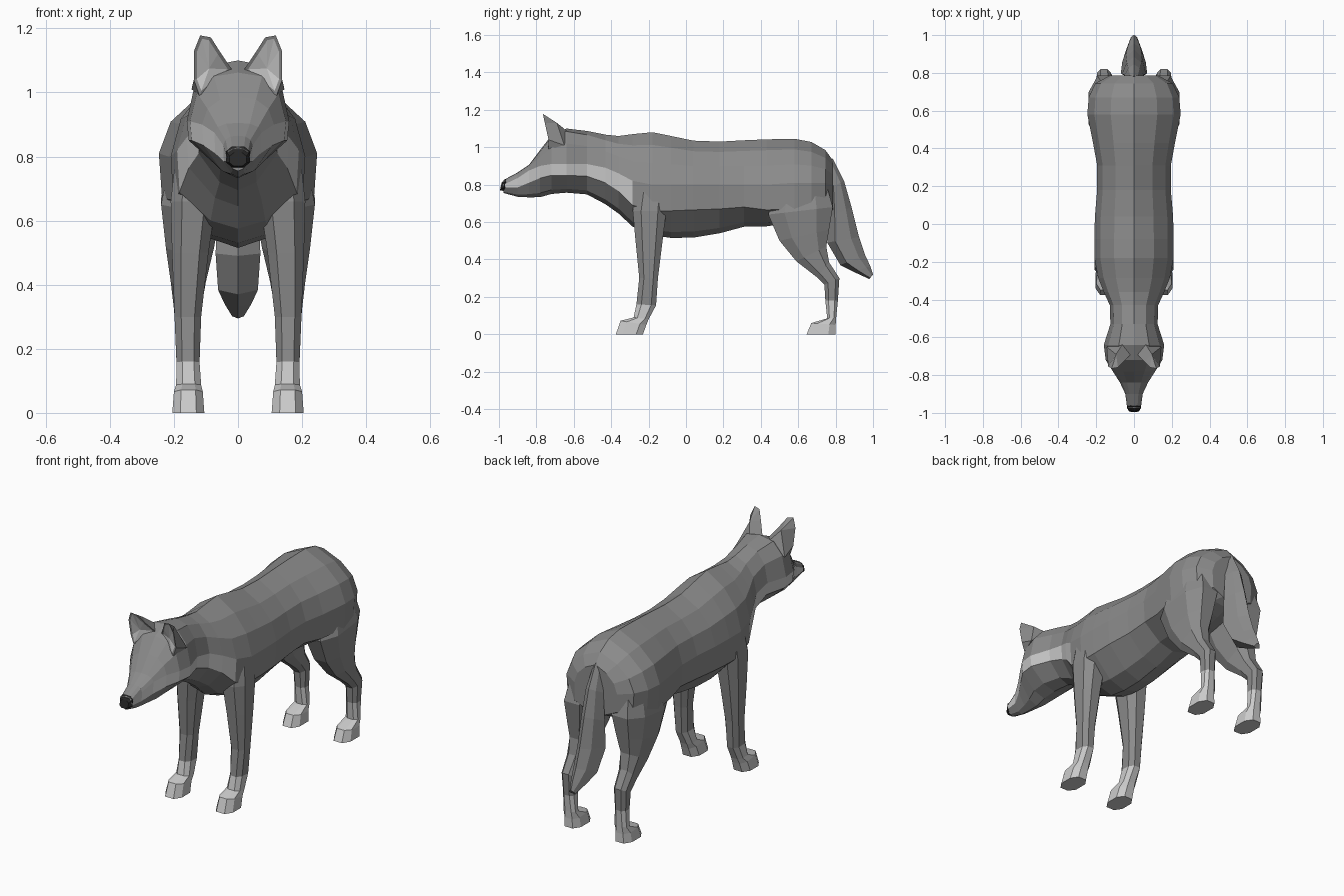
import bpy, bmesh


def material(name, v):
    m = bpy.data.materials.new(name)
    m.diffuse_color = (v, v, v, 1)
    return m


FUR = material("fur", 0.26)
PALE = material("pale_fur", 0.68)
DARK = material("dark_nose", 0.02)


def finish(name, bm, mats, mirror=False):
    bmesh.ops.recalc_face_normals(bm, faces=bm.faces)
    me = bpy.data.meshes.new(name)
    bm.to_mesh(me)
    bm.free()
    for m in mats:
        me.materials.append(m)
    ob = bpy.data.objects.new(name, me)
    bpy.context.collection.objects.link(ob)
    if mirror:
        ob.modifiers.new("mirror", 'MIRROR').use_mirror_merge = False
    return ob


def loft(rings, pale=lambda i, j: False):
    """Skin closed rings of points and cap both ends."""
    bm = bmesh.new()
    vs = [[bm.verts.new(p) for p in r] for r in rings]
    n = len(vs[0])
    for i in range(len(vs) - 1):
        for j in range(n):
            k = (j + 1) % n
            f = bm.faces.new((vs[i][j], vs[i][k], vs[i + 1][k], vs[i + 1][j]))
            f.material_index = int(pale(i, j))
    bm.faces.new(vs[0])
    bm.faces.new(vs[-1])
    return bm


OCTAGON = [(1, .5), (.5, 1), (-.5, 1), (-1, .5), (-1, -.5), (-.5, -1), (.5, -1), (1, -.5)]
TAIL_SHAPE = [(0, -1), (1, -.5), (.6, .5), (0, 1), (-.6, .5), (-1, -.5)]


def limb_ring(fy, fz, by, bz, xi, xo, shape=OCTAGON):
    """Ring between a front point, a back point and inner/outer x."""
    return [((xi + xo) / 2 + (xo - xi) / 2 * u,
             fy + (by - fy) * (0.5 + v / 2), fz + (bz - fz) * (0.5 + v / 2)) for u, v in shape]


def body_ring(y, w, zt, zm, zl, zb):
    t = min(max((y + 0.6) / 0.3, 0), 1)          # 0 on the head, 1 on the torso
    d = zt - zm
    half = [(0.5 * w, zt - (0.08 + 0.16 * t) * d), (0.85 * w, zt - (0.42 + 0.16 * t) * d),
            (w, zm), (0.96 * w, zl), (0.45 * w, zb + 0.22 * (zl - zb))]
    pts = [(0, zt)] + half + [(0, zb)] + [(-x, z) for x, z in reversed(half)]
    return [(x, y, z) for x, z in pts]


# Head, neck and torso: y, half width, top, widest, lower side, bottom
sections = [
    (-0.975, 0.036, 0.825, 0.80, 0.785, 0.755),
    (-0.90, 0.046, 0.865, 0.835, 0.785, 0.735),
    (-0.84, 0.074, 0.905, 0.875, 0.81, 0.732),
    (-0.78, 0.112, 0.985, 0.90, 0.835, 0.733),
    (-0.72, 0.15, 1.062, 0.91, 0.85, 0.75),
    (-0.64, 0.16, 1.10, 0.91, 0.85, 0.757),
    (-0.53, 0.125, 1.087, 0.91, 0.845, 0.748),
    (-0.43, 0.128, 1.067, 0.89, 0.81, 0.695),
    (-0.36, 0.16, 1.06, 0.86, 0.765, 0.645),
    (-0.285, 0.19, 1.07, 0.82, 0.69, 0.575),
    (-0.18, 0.21, 1.08, 0.80, 0.66, 0.53),
    (-0.08, 0.21, 1.06, 0.80, 0.66, 0.515),
    (0.04, 0.207, 1.035, 0.80, 0.665, 0.517),
    (0.18, 0.195, 1.03, 0.80, 0.67, 0.54),
    (0.31, 0.195, 1.037, 0.80, 0.68, 0.575),
    (0.43, 0.217, 1.042, 0.80, 0.665, 0.577),
    (0.58, 0.247, 1.045, 0.81, 0.67, 0.60),
    (0.67, 0.24, 1.028, 0.81, 0.68, 0.62),
    (0.745, 0.205, 0.985, 0.81, 0.69, 0.64),
    (0.785, 0.13, 0.93, 0.80, 0.70, 0.66)]
finish("body", loft([body_ring(*s) for s in sections],
                    lambda i, j: i < 9 and j in (3, 8)), [FUR, PALE])

# Nose
finish("nose", loft([limb_ring(-0.995, 0.77, -0.985, 0.812, -0.026, 0.026),
                     limb_ring(-0.975, 0.766, -0.965, 0.832, -0.038, 0.038),
                     limb_ring(-0.95, 0.78, -0.945, 0.82, -0.03, 0.03)]), [DARK])

# Ears: a rim framing a hollow front, with a swept back
bm = bmesh.new()
rim = [bm.verts.new(p) for p in [
    (0.018, -0.69, 1.07), (0.055, -0.73, 1.125), (0.085, -0.76, 1.172),
    (0.118, -0.765, 1.178), (0.137, -0.755, 1.13), (0.138, -0.735, 1.04),
    (0.12, -0.735, 0.99)]]
hollow = bm.verts.new((0.09, -0.725, 1.075))
back = [bm.verts.new(p) for p in [(0.06, -0.635, 1.085), (0.095, -0.69, 1.13),
                                  (0.145, -0.65, 1.01)]]
n = len(rim)
inner = [bm.faces.new((rim[i], rim[(i + 1) % n], hollow)) for i in range(n)]
for f in [(rim[1], rim[0], back[0], back[1]), (rim[2], rim[1], back[1]),
          (rim[3], rim[2], back[1]), (rim[4], rim[3], back[1]),
          (rim[5], rim[4], back[1], back[2]), (rim[6], rim[5], back[2]),
          (back[1], back[0], back[2]), (rim[0], rim[6], back[2], back[0])]:
    bm.faces.new(f)
bmesh.ops.recalc_face_normals(bm, faces=bm.faces)
bmesh.ops.inset_region(bm, faces=inner, thickness=0.01, use_even_offset=True)
for f in inner:
    f.material_index = 1
finish("ears", bm, [FUR, PALE], mirror=True)

# Legs and paws: front y, z, back y, z, inner x, outer x
front_leg = [(-0.255, 0.84, -0.10, 0.84, 0.09, 0.19),
             (-0.285, 0.66, -0.105, 0.66, 0.068, 0.21),
             (-0.27, 0.50, -0.125, 0.50, 0.092, 0.206),
             (-0.25, 0.30, -0.15, 0.30, 0.115, 0.198),
             (-0.265, 0.16, -0.16, 0.155, 0.12, 0.192)]
front_paw = [front_leg[-1],
             (-0.28, 0.09, -0.20, 0.08, 0.115, 0.193),
             (-0.35, 0.072, -0.212, 0.05, 0.11, 0.20),
             (-0.375, 0, -0.23, 0, 0.105, 0.205)]
hind_leg = [(0.50, 0.82, 0.74, 0.84, 0.06, 0.205),
            (0.44, 0.64, 0.785, 0.68, 0.05, 0.24),
            (0.50, 0.50, 0.765, 0.56, 0.075, 0.225),
            (0.59, 0.39, 0.75, 0.47, 0.10, 0.21),
            (0.70, 0.305, 0.765, 0.385, 0.115, 0.20),
            (0.74, 0.265, 0.82, 0.30, 0.122, 0.196),
            (0.745, 0.18, 0.812, 0.18, 0.125, 0.19)]
hind_paw = [hind_leg[-1],
            (0.755, 0.085, 0.803, 0.09, 0.118, 0.192),
            (0.67, 0.06, 0.80, 0.05, 0.11, 0.20),
            (0.645, 0, 0.80, 0, 0.105, 0.205)]
for name, rows, mat in [("front_legs", front_leg, FUR), ("front_paws", front_paw, PALE),
                        ("hind_legs", hind_leg, FUR), ("hind_paws", hind_paw, PALE)]:
    finish(name, loft([limb_ring(*r) for r in rows]), [mat], mirror=True)

# Tail hanging behind the rump
tail = [(0.74, 0.88, 0.785, 0.94, 0.03), (0.77, 0.78, 0.845, 0.82, 0.05),
        (0.765, 0.63, 0.885, 0.68, 0.063), (0.755, 0.49, 0.925, 0.52, 0.07),
        (0.825, 0.37, 0.957, 0.425, 0.062), (0.90, 0.332, 0.985, 0.365, 0.042),
        (0.98, 0.295, 1.0, 0.32, 0.018)]
finish("tail", loft([limb_ring(*r[:4], -r[4], r[4], TAIL_SHAPE) for r in tail]), [FUR])
